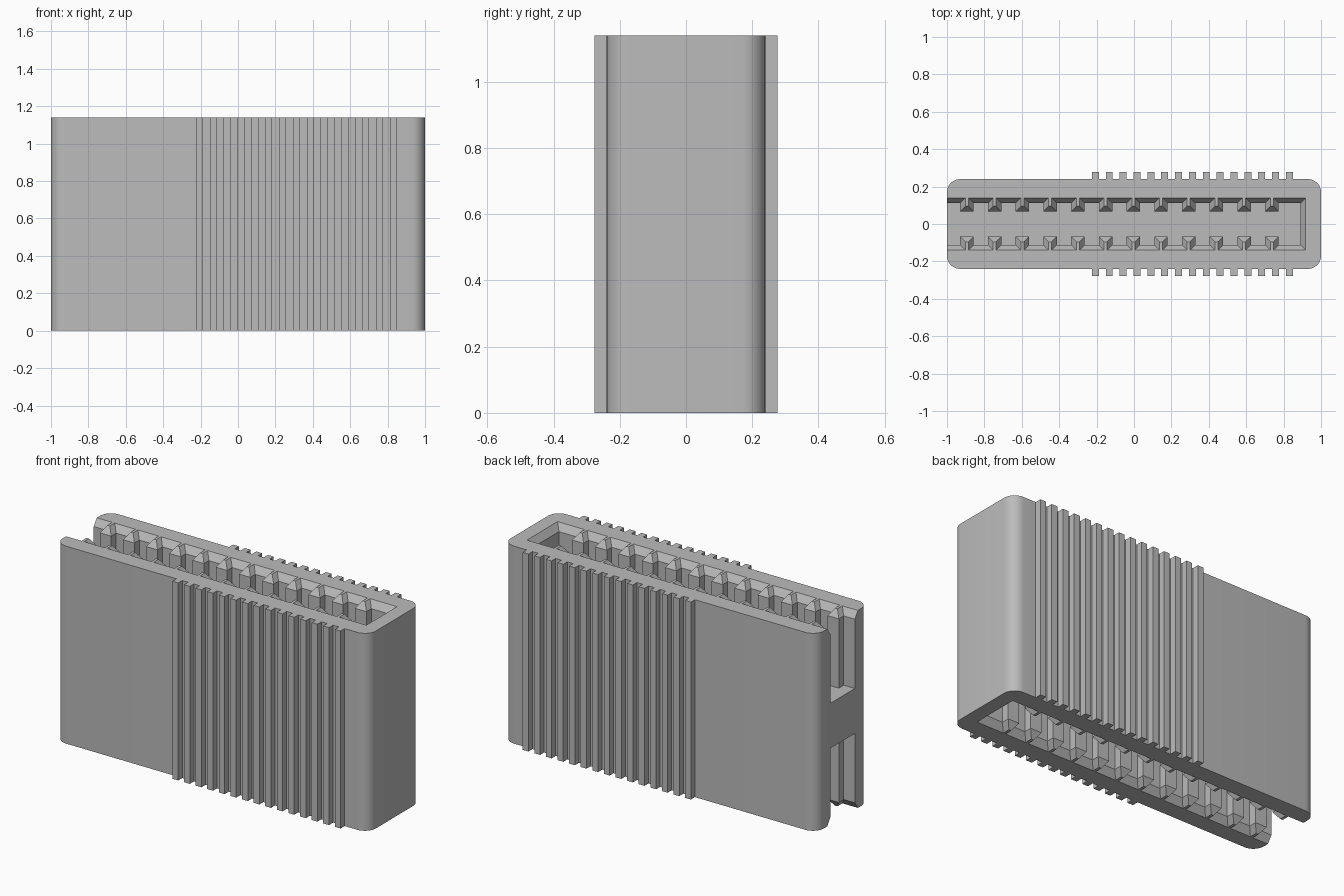
import bpy, bmesh, math

if "Cube" in bpy.data.objects:
    bpy.data.objects.remove(bpy.data.objects["Cube"], do_unlink=True)

HEIGHT, HALF_X, HALF_Y = 1.14, 1.0, 0.24
RADIUS, CORNER_STEPS = 0.07, 8
RIDGES, RIDGE_START, RIDGE_PITCH, RIDGE_WIDTH, RIDGE_Y = 15, -0.225, 0.0741, 0.037, 0.277
RIBS, RIB_START, RIB_PITCH, RIB_HALF = 12, -0.893, 0.1482, 0.036
FLOOR, CHAMFER, CHAMFER_DEPTH = 0.70, 0.028, 0.04

grey = bpy.data.materials.new("plain_grey")
grey.use_nodes = True
colour = (0.5, 0.5, 0.5, 1)
grey.diffuse_color = colour
grey.node_tree.nodes["Principled BSDF"].inputs["Base Color"].default_value = colour


def loft(name, rings):
    """Joins matching outlines, each given as (z, points), into a closed solid."""
    bm = bmesh.new()
    loops = [[bm.verts.new((x, y, z)) for x, y in pts] for z, pts in rings]
    n = len(loops[0])
    for a, b in zip(loops, loops[1:]):
        for i in range(n):
            j = (i + 1) % n
            bm.faces.new((a[i], a[j], b[j], b[i]))
    bm.faces.new(loops[0][::-1])
    bm.faces.new(loops[-1])
    bmesh.ops.recalc_face_normals(bm, faces=bm.faces)
    mesh = bpy.data.meshes.new(name)
    bm.to_mesh(mesh)
    bm.free()
    mesh.materials.append(grey)
    obj = bpy.data.objects.new(name, mesh)
    bpy.context.collection.objects.link(obj)
    return obj


def both_sides(front):
    """Completes an outline by mirroring its front half across y = 0."""
    return front + [(x, -y) for x, y in reversed(front)]


def corner(cx, start):
    """Rounded front corner, swept a quarter turn from the start angle."""
    cy = RADIUS - HALF_Y
    angles = [start + math.pi / 2 * i / CORNER_STEPS for i in range(CORNER_STEPS + 1)]
    return [(cx + RADIUS * math.cos(a), cy + RADIUS * math.sin(a)) for a in angles]


def body_outline():
    front = corner(RADIUS - HALF_X, math.pi)
    for i in range(RIDGES):
        x = RIDGE_START + i * RIDGE_PITCH
        front += [(x, -HALF_Y), (x, -RIDGE_Y),
                  (x + RIDGE_WIDTH, -RIDGE_Y), (x + RIDGE_WIDTH, -HALF_Y)]
    return both_sides(front + corner(HALF_X - RADIUS, 1.5 * math.pi))


def slot_outline(grow):
    """Slot open at the right end, with ribs standing on both walls."""
    wall, tip, half = -0.112 - grow, -0.067 - grow, RIB_HALF - grow
    front = [(-HALF_X - 0.1, wall)]
    for i in range(RIBS):
        x = RIB_START + i * RIB_PITCH
        front += [(x - half, wall), (x - half, tip), (x + half, tip), (x + half, wall)]
    return both_sides(front + [(0.89 + grow, wall)])


# Housing with grip ridges
body = loft("connector_housing", [(0, body_outline()), (HEIGHT, body_outline())])

# Ribbed slots with chamfered mouths, cut from above and below
straight, wide = slot_outline(0), slot_outline(CHAMFER)
rings = [(FLOOR, straight), (HEIGHT - CHAMFER_DEPTH, straight),
         (HEIGHT, wide), (HEIGHT + 0.05, wide)]
flipped = [(HEIGHT - z, pts) for z, pts in reversed(rings)]
cutters = [loft("top_slot_cutter", rings), loft("bottom_slot_cutter", flipped)]
bpy.ops.object.select_all(action='DESELECT')
body.select_set(True)
bpy.context.view_layer.objects.active = body
for cutter in cutters:
    cutter.hide_render = True
    cut = body.modifiers.new("slot", 'BOOLEAN')
    cut.operation = 'DIFFERENCE'
    cut.solver = 'EXACT'
    cut.object = cutter
    bpy.ops.object.modifier_apply(modifier=cut.name)
    bpy.data.objects.remove(cutter, do_unlink=True)

bpy.ops.object.shade_smooth_by_angle(angle=math.radians(25))
